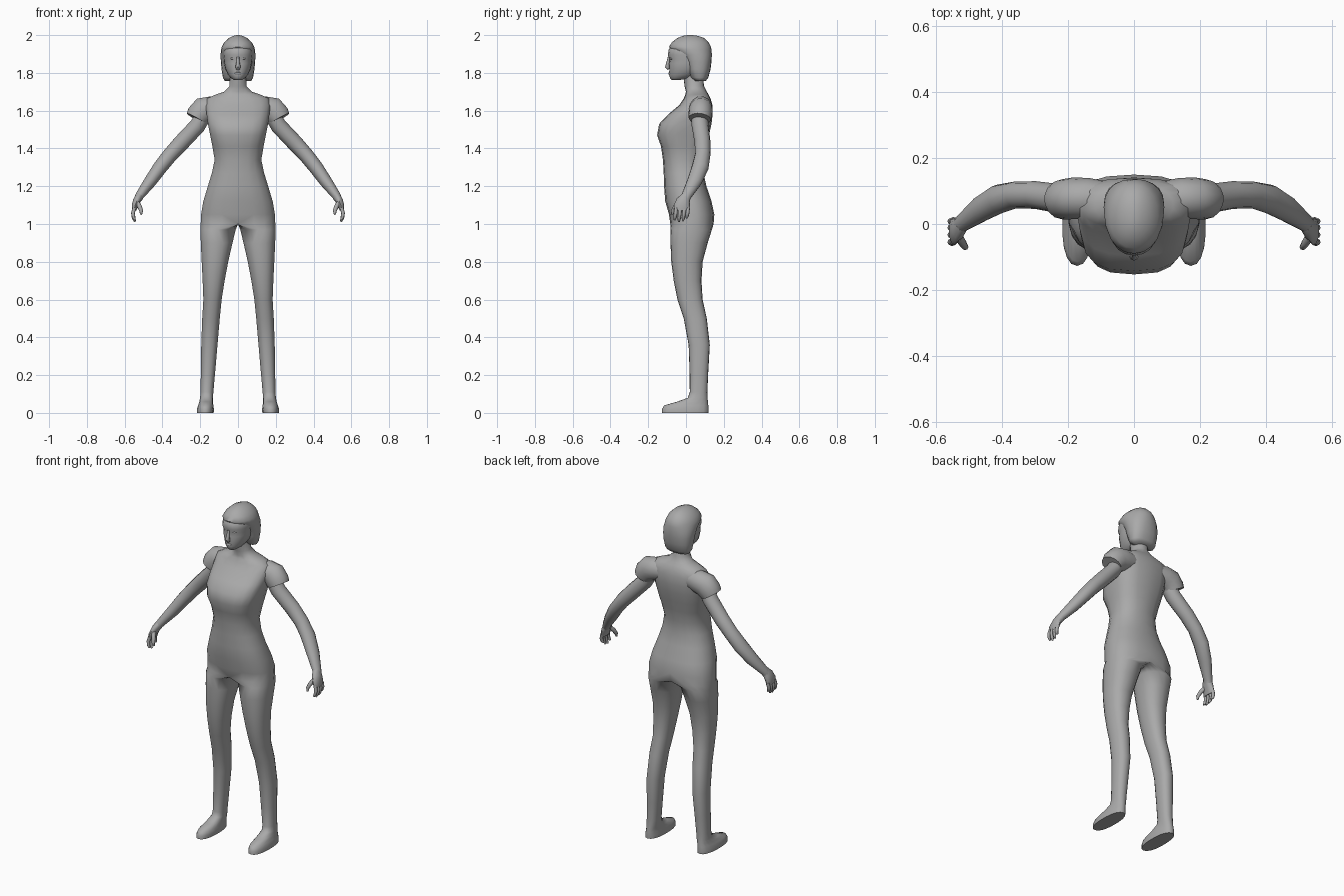
import bpy, bmesh, math
from mathutils import Vector

skin = bpy.data.materials.new("plain grey")
skin.diffuse_color = (0.40, 0.40, 0.40, 1)


def spow(v, p):
    return math.copysign(abs(v) ** p, v)


def loft(name, rings, mirror=False, angle=50):
    """Skin a stack of equal-length rings, cap both ends, optionally mirror in x."""
    bm = bmesh.new()
    vs = [[bm.verts.new(p) for p in r] for r in rings]
    n = len(rings[0])
    for a, b in zip(vs, vs[1:]):
        for i in range(n):
            j = (i + 1) % n
            bm.faces.new((a[i], a[j], b[j], b[i]))
    bm.faces.new(vs[0][::-1])
    bm.faces.new(vs[-1])
    bmesh.ops.recalc_face_normals(bm, faces=bm.faces[:])
    if mirror:  # drop the inner wall lying on the centre plane
        wall = [f for f in bm.faces if all(abs(v.co.x) < 1e-5 for v in f.verts)]
        bmesh.ops.delete(bm, geom=wall, context='FACES')
    me = bpy.data.meshes.new(name)
    bm.to_mesh(me)
    bm.free()
    me.materials.append(skin)
    ob = bpy.data.objects.new(name, me)
    bpy.context.collection.objects.link(ob)
    bpy.ops.object.select_all(action='DESELECT')
    ob.select_set(True)
    bpy.context.view_layer.objects.active = ob
    bpy.ops.object.shade_smooth_by_angle(angle=math.radians(angle))
    if mirror:
        m = ob.modifiers.new("Mirror", 'MIRROR')
        m.merge_threshold = 0.0005
    return ob


def half_ring(z, cx, w_out, w_in, yf, yb, e=2.3, n=9):
    """Outer arc plus inner arc; w_in = 0 flattens the inner arc on the centre plane."""
    yc, h, pts = (yf + yb) / 2, (yb - yf) / 2, []
    for k in range(2 * n):
        a = -math.pi / 2 + math.pi * k / n
        c, s = spow(math.cos(a), 2 / e), spow(math.sin(a), 2 / e)
        if k in (0, n):
            c = 0
        pts.append((cx + c * (w_out if c > 0 else w_in), yc + h * s, z))
    return pts


def oval(z, w, yf, yb, e=2.2, n=20):
    yc, h = (yf + yb) / 2, (yb - yf) / 2
    return [(w * spow(math.cos(2 * math.pi * k / n), 2 / e),
             yc + h * spow(math.sin(2 * math.pi * k / n), 2 / e), z) for k in range(n)]


def tube(name, path, n=10, mirror=True):
    """Oval tube; each path row is x, y, z, radius across y, radius the other way."""
    pts, rings = [Vector(p[:3]) for p in path], []
    for i, p in enumerate(pts):
        t = (pts[min(i + 1, len(pts) - 1)] - pts[max(i - 1, 0)]).normalized()
        u = Vector((0, 1, 0))
        u = (u - t * u.dot(t)).normalized()
        v = t.cross(u)
        rings.append([p + u * path[i][3] * math.cos(2 * math.pi * k / n)
                      + v * path[i][4] * math.sin(2 * math.pi * k / n) for k in range(n)])
    return loft(name, rings, mirror)


# Body: foot and leg rows are z, inner x, outer x, front y, back y
leg = [
    (0.00, .128, .218, -.127, .118), (0.02, .127, .218, -.127, .119),
    (0.04, .130, .212, -.115, .118), (0.06, .132, .205, -.045, .116),
    (0.08, .132, .201, .010, .114), (0.11, .130, .199, .020, .113),
    (0.22, .120, .197, .019, .118), (0.36, .108, .195, .014, .126),
    (0.50, .096, .190, -.012, .110), (0.60, .086, .184, -.045, .088),
    (0.70, .070, .188, -.065, .082), (0.80, .051, .193, -.078, .088),
    (0.90, .028, .198, -.082, .115), (0.97, .011, .200, -.082, .137),
]
# Torso and neck rows are z, half width, front y, back y, squareness
torso = [
    (1.00, .200, -.083, .146, 2.5), (1.05, .198, -.090, .150, 2.5),
    (1.12, .186, -.110, .135, 2.4), (1.20, .162, -.116, .108, 2.3),
    (1.27, .140, -.118, .093, 2.3), (1.34, .125, -.122, .094, 2.4),
    (1.41, .137, -.132, .108, 2.6), (1.47, .149, -.153, .122, 2.9),
    (1.53, .161, -.142, .135, 2.9), (1.58, .168, -.095, .141, 2.7),
    (1.63, .174, -.035, .140, 2.6), (1.665, .165, -.012, .130, 2.4),
    (1.685, .120, -.004, .120, 2.2), (1.70, .075, .000, .110, 2.1),
    (1.73, .046, -.008, .095, 2), (1.80, .042, -.015, .09, 2),
]
body = [half_ring(z, (a + b) / 2, (b - a) / 2, (b - a) / 2, f, k) for z, a, b, f, k in leg]
body += [half_ring(z, 0, w, 0, f, k, e) for z, w, f, k, e in torso]
loft("body", body, mirror=True, angle=60)

# Short sleeve over the shoulder
tube("sleeve", [(.09, .075, 1.615, .055, .055), (.14, .078, 1.612, .062, .065),
                (.185, .078, 1.602, .063, .071), (.210, .075, 1.575, .062, .066),
                (.220, .073, 1.557, .059, .060)], n=14)

# Arm from shoulder to wrist
tube("arm", [(.185, .072, 1.57, .045, .042), (.215, .075, 1.52, .045, .043),
             (.30, .088, 1.43, .042, .043), (.36, .088, 1.365, .041, .040),
             (.412, .075, 1.30, .045, .038), (.465, .045, 1.225, .040, .033),
             (.522, .002, 1.148, .027, .023), (.530, -.006, 1.13, .026, .021)], n=12)

# Hand: palm, four fingers and thumb
tube("palm", [(.522, .000, 1.15, .024, .021), (.535, -.014, 1.125, .036, .021),
              (.546, -.022, 1.095, .043, .017), (.550, -.022, 1.07, .038, .011)])
for i, (y, tip) in enumerate([(-.052, 1.022), (-.030, 1.012), (-.008, 1.016), (.011, 1.032)]):
    tube("finger_%d" % (i + 1), [(.549, y, 1.085, .010, .010), (.556, y - .003, 1.058, .010, .010),
                                 (.553, y - .006, (tip + 1.05) / 2, .009, .009),
                                 (.545, y - .008, tip, .005, .005)], n=8)
tube("thumb", [(.535, -.035, 1.115, .014, .013), (.520, -.058, 1.09, .012, .012),
               (.512, -.070, 1.068, .010, .010), (.513, -.074, 1.05, .005, .005)], n=8)

# Head with the face at the front
loft("head", [oval(*r) for r in [
    (1.763, .022, -.076, -.030, 2), (1.772, .037, -.084, .030, 2),
    (1.79, .053, -.090, .060, 2), (1.82, .067, -.088, .09, 2.1),
    (1.85, .073, -.090, .10, 2.2), (1.872, .075, -.086, .11, 2.2),
    (1.895, .078, -.096, .11, 2.2), (1.925, .078, -.091, .11, 2.1),
    (1.96, .06, -.06, .09, 2)]], angle=60)

# Bobbed hair: full cap above the brow, open around the face
loft("hair", [oval(*r) for r in [
    (1.757, .070, .045, .105, 2.2), (1.775, .080, .022, .118, 2.4),
    (1.82, .087, .006, .130, 2.4), (1.86, .091, -.008, .135, 2.3),
    (1.895, .092, -.035, .137, 2.2), (1.922, .090, -.080, .135, 2.1),
    (1.938, .086, -.090, .132, 2.1), (1.962, .073, -.074, .120, 2.1),
    (1.985, .048, -.045, .095, 2), (1.996, .024, -.016, .063, 2),
    (2.00, .008, .008, .036, 2)]], angle=60)

# Facial features
tube("nose", [(0, -.090, 1.885, .006, .007), (0, -.095, 1.855, .009, .009),
              (0, -.099, 1.832, .012, .014), (0, -.092, 1.818, .006, .010)], n=8, mirror=False)
tube("lips", [(-.022, -.080, 1.795, .003, .002), (-.008, -.088, 1.797, .006, .007),
              (.008, -.088, 1.797, .006, .007), (.022, -.080, 1.795, .003, .002)], n=8, mirror=False)
tube("eye", [(.017, -.082, 1.876, .003, .003), (.030, -.078, 1.877, .007, .007),
             (.046, -.066, 1.877, .003, .003)], n=8)
